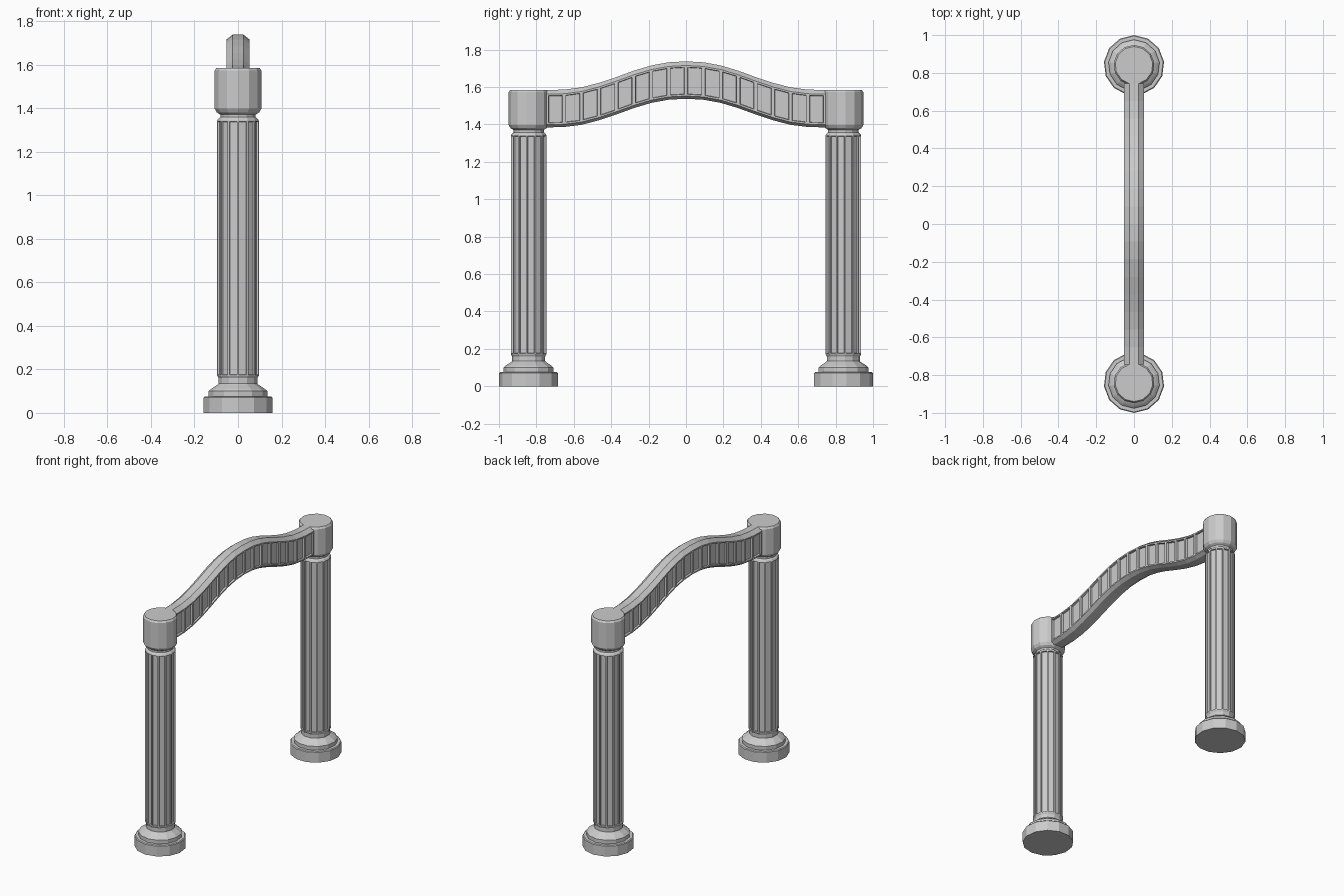
import bpy, bmesh, math

if "Cube" in bpy.data.objects:
    bpy.data.objects.remove(bpy.data.objects["Cube"])

SIDES = 13


def finish(bm, name):
    me = bpy.data.meshes.new(name)
    bm.to_mesh(me)
    bm.free()
    ob = bpy.data.objects.new(name, me)
    bpy.context.collection.objects.link(ob)
    return ob


def loft(rings):
    """Skin closed rings of points, cap both ends, return bmesh."""
    bm = bmesh.new()
    loops = [[bm.verts.new(p) for p in ring] for ring in rings]
    for a, b in zip(loops, loops[1:]):
        n = len(a)
        for i in range(n):
            j = (i + 1) % n
            bm.faces.new((a[i], a[j], b[j], b[i]))
    bm.faces.new(loops[0])
    bm.faces.new(loops[-1])
    bmesh.ops.recalc_face_normals(bm, faces=bm.faces[:])
    bm.normal_update()
    return bm


def recess(bm, faces, margin, depth):
    bmesh.ops.inset_individual(bm, faces=faces, thickness=margin, use_even_offset=True)
    bmesh.ops.inset_individual(bm, faces=faces, thickness=0.002, depth=-depth,
                               use_even_offset=True)


# Column profile: (radius, height) from plinth to capital
profile = [(0.16, 0), (0.16, 0.07), (0.155, 0.075), (0.136, 0.075), (0.136, 0.10),
           (0.122, 0.112), (0.094, 0.13), (0.090, 0.135), (0.090, 0.16), (0.096, 0.17),
           (0.096, 1.343), (0.091, 1.351), (0.082, 1.358), (0.082, 1.37),
           (0.098, 1.38), (0.108, 1.397), (0.108, 1.572), (0.100, 1.584)]

for side, name in ((-1, "front_column"), (1, "back_column")):
    rings = []
    for r, z in profile:
        ring = []
        for k in range(SIDES):
            a = side * math.pi / 2 + 2 * math.pi * k / SIDES
            ring.append((r * math.cos(a), side * 0.84 + r * math.sin(a), z))
        rings.append(ring)
    bm = loft(rings)
    # Flutes sunk into the long shaft faces
    shaft = [f for f in bm.faces if max(e.calc_length() for e in f.edges) > 1]
    recess(bm, shaft, 0.005, 0.009)
    finish(bm, name)

# Arched beam: chamfered section swept along a wavy centre line
half = [1.637, 1.632, 1.615, 1.587, 1.553, 1.522, 1.498, 1.486, 1.484]
section = [(0.025, 0.1), (0.053, 0.078), (0.053, -0.085), (0.030, -0.1),
           (-0.030, -0.1), (-0.053, -0.085), (-0.053, 0.078), (-0.025, 0.1)]
rings = []
for i in range(-8, 9):
    y, zc = i * 0.0931, half[abs(i)]
    rings.append([(x, y, zc + z) for x, z in section])
bm = loft(rings)
# Recessed panels on both flanks
panels = [f for f in bm.faces if abs(f.normal.x) > 0.99]
recess(bm, panels, 0.009, 0.012)
finish(bm, "arched_beam")
